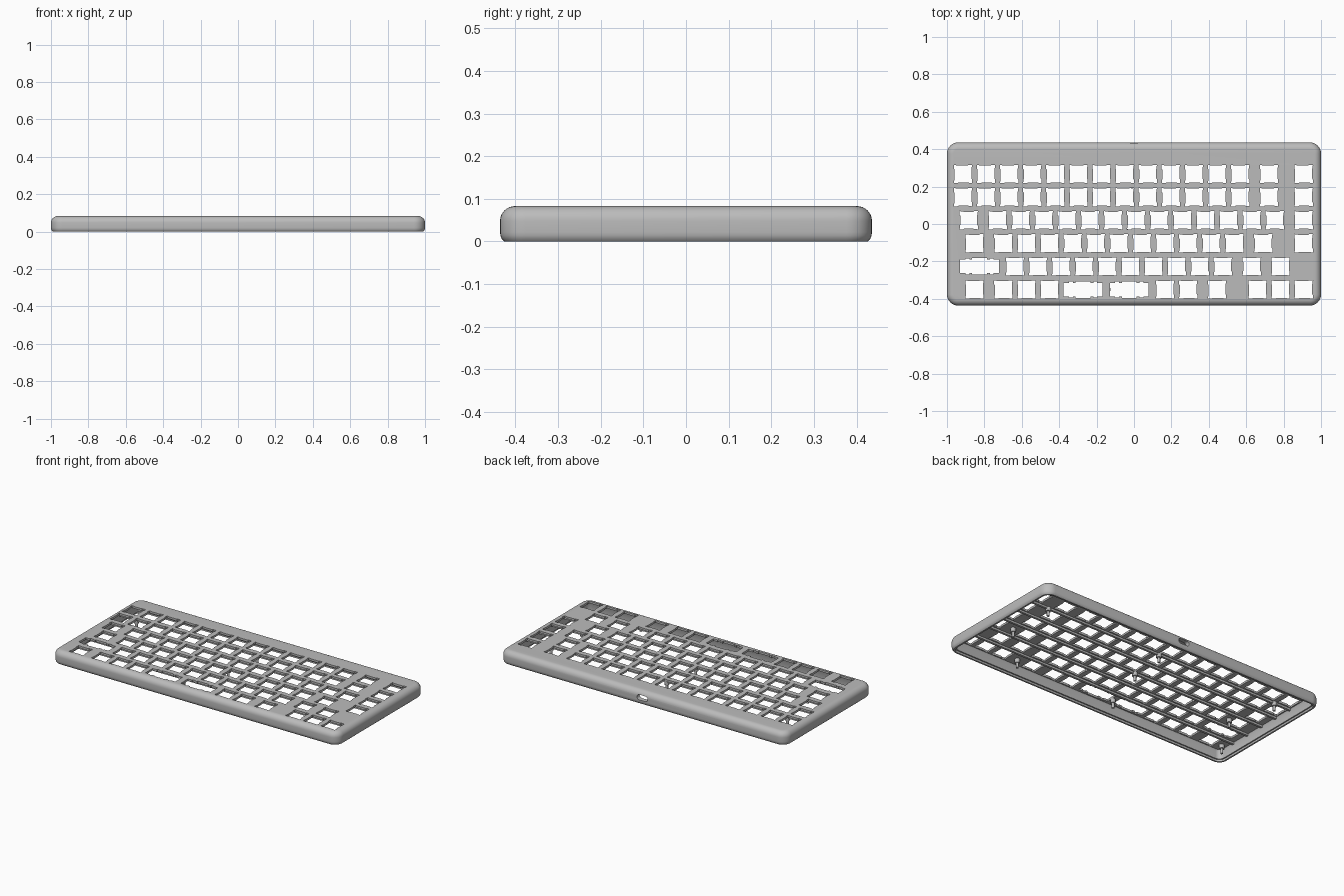
import bpy, bmesh
from math import sin, cos, pi

if "Cube" in bpy.data.objects:
    bpy.data.objects.remove(bpy.data.objects["Cube"])

HX, HY, TOP, CEIL = 1.0, 0.436, 0.083, 0.07
PITCH, X0, Y0 = 0.1235, -0.9145, 0.267

grey = bpy.data.materials.new("case grey")
grey.use_nodes = True
grey.diffuse_color = (0.5, 0.5, 0.5, 1)
grey.node_tree.nodes["Principled BSDF"].inputs["Base Color"].default_value = grey.diffuse_color


def make_object(name, bm):
    bmesh.ops.recalc_face_normals(bm, faces=bm.faces)
    mesh = bpy.data.meshes.new(name)
    bm.to_mesh(mesh)
    bm.free()
    mesh.materials.append(grey)
    obj = bpy.data.objects.new(name, mesh)
    bpy.context.collection.objects.link(obj)
    return obj


def smooth(obj):
    bpy.ops.object.select_all(action="DESELECT")
    obj.select_set(True)
    bpy.context.view_layer.objects.active = obj
    bpy.ops.object.shade_smooth_by_angle(angle=0.6)


def rounded_ring(bm, hx, hy, r, z, steps=8):
    ring = []
    for q, (sx, sy) in enumerate([(1, 1), (-1, 1), (-1, -1), (1, -1)]):
        for i in range(steps + 1):
            a = (q + i / steps) * pi / 2
            ring.append(bm.verts.new((sx * (hx - r) + r * cos(a), sy * (hy - r) + r * sin(a), z)))
    return ring


def bridge(bm, a, b):
    for i in range(len(a)):
        j = (i + 1) % len(a)
        bm.faces.new((a[i], a[j], b[j], b[i]))


def prism(bm, outline, z0, z1):
    low, high = ([bm.verts.new((x, y, z)) for x, y in outline] for z in (z0, z1))
    bm.faces.new(low[::-1])
    bm.faces.new(high)
    bridge(bm, low, high)


# Case shell: (inset, height) profile from inner ceiling, down the wall, and over the outside
profile = [(0.033, CEIL), (0.028, 0.06), (0.028, 0.012), (0.02, 0.012), (0.02, 0),
           (0.01, 0), (0.004, 0.006), (0.001, 0.014), (0, 0.022)]
R = 0.035
for k in range(9):
    a = k / 8 * pi / 2
    profile.append((R * (1 - cos(a)), TOP - R + R * sin(a)))
bm = bmesh.new()
rings = [rounded_ring(bm, HX - d, HY - d, 0.06 - d, z) for d, z in profile]
for a, b in zip(rings, rings[1:]):
    bridge(bm, a, b)
bm.faces.new(rings[0])
bm.faces.new(rings[-1])
case = make_object("case_shell", bm)


# Key openings: single keys by column position, wide keys listed separately
def run(start, count):
    return [start + i for i in range(count)]


rows = [run(0, 13) + [13.25, 14.75],
        run(0, 13) + [13.25, 14.75],
        [0.25] + run(1.5, 13) + [14.75],
        [0.5] + run(1.75, 11) + [13, 14.75],
        run(2.25, 10) + [12.5, 13.75],
        [0.5] + run(1.75, 3) + [8.75, 9.75, 11, 12.75, 13.75, 14.75]]
wide_keys = [(0.72, 4), (5.2, 5), (7.2, 5)]

C, N, M = 0.049, 0.03, 0.045
corner = [(C, C), (N, M)]
key_outline = []
for q in range(4):
    # pinched edges between flared corners
    for x, y in [(C, N * 0.95), (C, C), (N * 0.95, C), (N * 0.8, M), (-N * 0.8, M), (-N * 0.95, C)][1:5]:
        for _ in range(q):
            x, y = -y, x
        key_outline.append((x, y))
half = [(0.104, -0.036), (0.104, 0.036), (0.075, 0.036), (0.075, 0.042), (0.055, 0.042),
        (0.055, 0.036), (0.04, 0.036), (0.04, 0.044)]
wide_outline = half + [(-x, y) for x, y in half[:0:-1]] + [(-0.104, -0.036)]
wide_outline += [(-x, -y) for x, y in half[2:]] + [(x, -y) for x, y in half[:1:-1]]

bm = bmesh.new()
for r, columns in enumerate(rows):
    for c in columns:
        prism(bm, [(X0 + c * PITCH + x, Y0 - r * PITCH + y) for x, y in key_outline], 0.05, 0.1)
for c, r in wide_keys:
    prism(bm, [(X0 + c * PITCH + x, Y0 - r * PITCH + y) for x, y in wide_outline], 0.05, 0.1)

# Rounded cable port through the back wall
port = []
for side, x in ((0, 0.022), (1, -0.022)):
    for i in range(9):
        a = -pi / 2 + side * pi + i / 8 * pi
        port.append((x + 0.016 * cos(a), 0.042 + 0.016 * sin(a)))
near, far = ([bm.verts.new((x, y, z)) for x, z in port] for y in (0.38, 0.46))
bm.faces.new(near)
bm.faces.new(far)
bridge(bm, near, far)
cutter = make_object("opening_cutter", bm)
cutter.hide_render = True

mod = case.modifiers.new("openings", "BOOLEAN")
mod.operation, mod.solver, mod.object = "DIFFERENCE", "EXACT", cutter
bpy.context.view_layer.objects.active = case
bpy.ops.object.modifier_apply(modifier=mod.name)
bpy.data.objects.remove(cutter)
smooth(case)

# Stiffening ribs under the plate, between key rows
for r in range(5):
    y = Y0 - (r + 0.5) * PITCH
    bm = bmesh.new()
    prism(bm, [(-0.968, y - 0.007), (0.968, y - 0.007), (0.968, y + 0.007), (-0.968, y + 0.007)],
          0.058, CEIL + 0.004)
    make_object("row_rib", bm)

# Screw posts: a wide collar and a slim pin
posts = [(0.8, 0.205), (0.8, -0.1), (0.56, -0.35), (-0.01, 0.205), (-0.04, -0.04),
         (-0.14, -0.35), (-0.853, 0.205), (-0.78, -0.1), (-0.935, -0.35)]
for x, y in posts:
    bm = bmesh.new()
    levels = [(0.015, CEIL + 0.004), (0.015, 0.045), (0.008, 0.045), (0.008, 0.015)]
    rings = [[bm.verts.new((x + r * cos(i * pi / 8), y + r * sin(i * pi / 8), z)) for i in range(16)]
             for r, z in levels]
    for a, b in zip(rings, rings[1:]):
        bridge(bm, a, b)
    bm.faces.new(rings[0])
    bm.faces.new(rings[-1])
    smooth(make_object("screw_post", bm))
